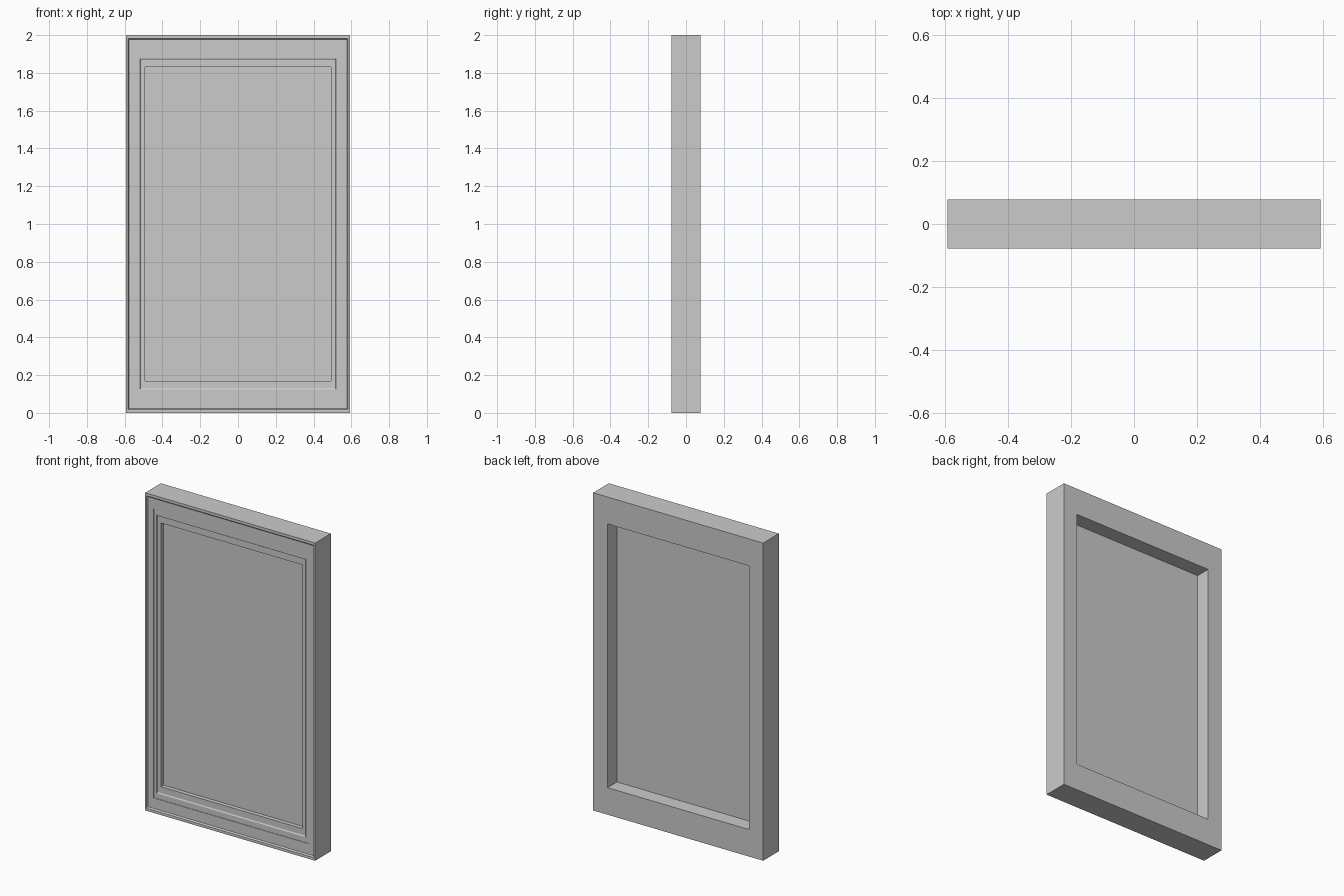
import bpy, bmesh

if "Cube" in bpy.data.objects:
    bpy.data.objects.remove(bpy.data.objects["Cube"])

HX, HZ, HY = 0.592, 1.0, 0.078


def make_object(name, bm):
    bmesh.ops.recalc_face_normals(bm, faces=bm.faces)
    mesh = bpy.data.meshes.new(name)
    bm.to_mesh(mesh)
    bm.free()
    obj = bpy.data.objects.new(name, mesh)
    bpy.context.collection.objects.link(obj)
    return obj


def rect_ring(bm, inset, y):
    # Insets run wider on the top and bottom rails than on the sides
    x, z = HX - inset, HZ - inset * 1.7
    return [bm.verts.new((sx * x, y, HZ + sz * z))
            for sx, sz in ((-1, -1), (1, -1), (1, 1), (-1, 1))]


# Frame: moulding cross-section as (side inset, y), swept round the rectangle
panel_front, panel_back = -0.037, -0.016
profile = [(0, HY), (0, -HY),
           (0.010, -HY), (0.014, -HY + 0.008),
           (0.053, -HY + 0.008), (0.053, -HY + 0.011),
           (0.073, -HY + 0.011), (0.077, -HY + 0.015),
           (0.100, -HY + 0.015), (0.100, HY)]
bm = bmesh.new()
rings = [rect_ring(bm, i, y) for i, y in profile]
for a, b in zip(rings, rings[1:] + rings[:1]):
    for k in range(4):
        n = (k + 1) % 4
        bm.faces.new((a[k], a[n], b[n], b[k]))
make_object("frame", bm)

# Recessed panel filling the opening
bm = bmesh.new()
front, back = rect_ring(bm, 0.100, panel_front), rect_ring(bm, 0.100, panel_back)
bm.faces.new(front)
bm.faces.new(back[::-1])
for k in range(4):
    n = (k + 1) % 4
    bm.faces.new((front[k], front[n], back[n], back[k]))
make_object("panel", bm)
